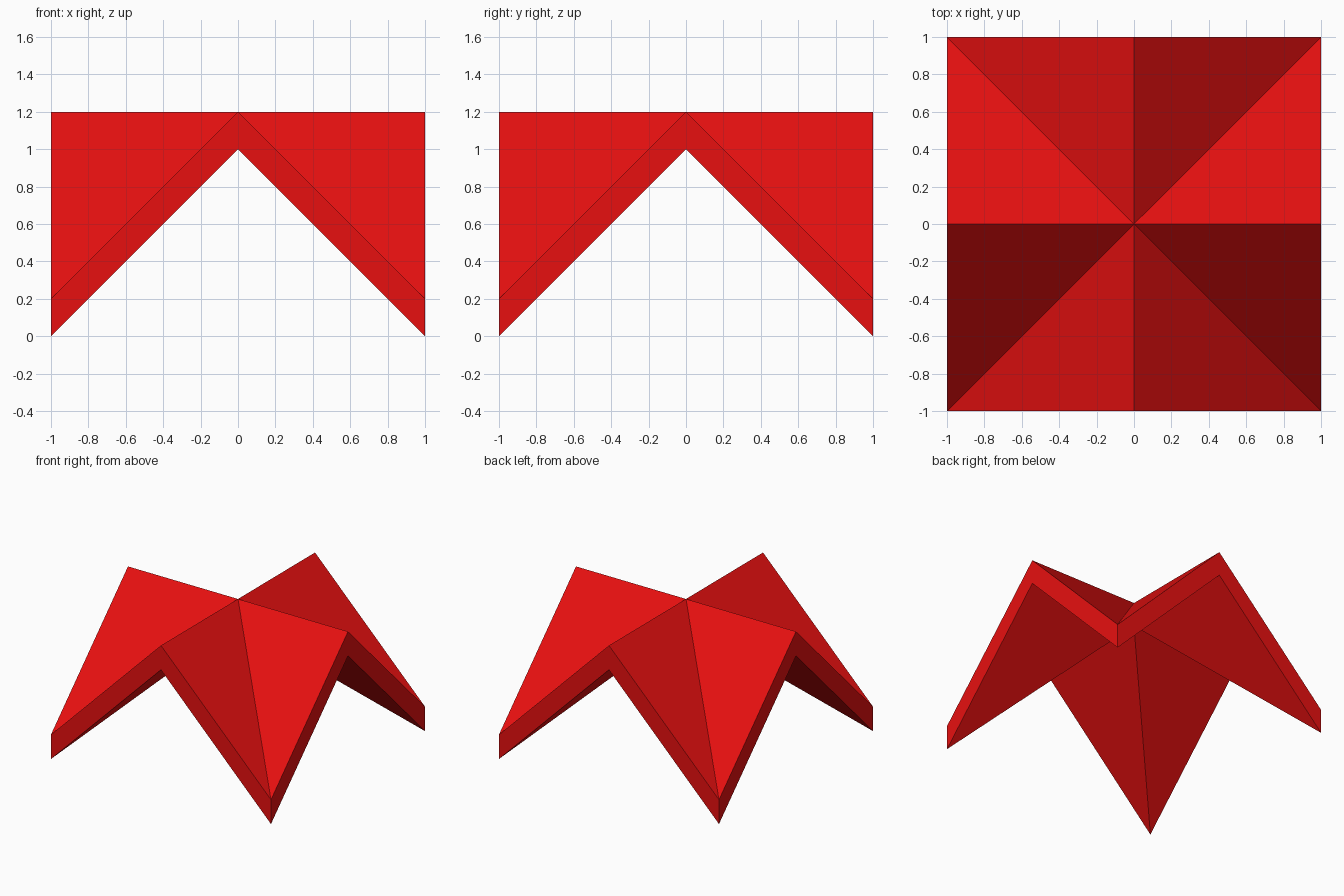
import bpy
import bmesh
from mathutils import Vector

cube = bpy.data.objects.get("Cube")
if cube:
    bpy.data.objects.remove(cube, do_unlink=True)

HALF = 1.0        # half the plan width
TOP = 1.2         # height of the four level ridges
DROP = 1.0        # fall from ridge to corner
THICK = 0.2       # vertical slab thickness

# Red material
red = bpy.data.materials.new("red")
red.use_nodes = True
colour = (0.80, 0.005, 0.005, 1)
red.diffuse_color = colour
red.node_tree.nodes["Principled BSDF"].inputs["Base Color"].default_value = colour

# Folded roof surface: ring alternates low corners and high edge midpoints
bm = bmesh.new()
apex = bm.verts.new((0, 0, TOP))
ring = []
for x, y in ((1, 0), (1, 1), (0, 1), (-1, 1), (-1, 0), (-1, -1), (0, -1), (1, -1)):
    z = TOP - DROP * min(abs(x), abs(y))
    ring.append(bm.verts.new((x * HALF, y * HALF, z)))
for i, v in enumerate(ring):
    bm.faces.new((apex, v, ring[(i + 1) % len(ring)]))

# Thicken straight down so the rim stays vertical
top_faces = bm.faces[:]
result = bmesh.ops.extrude_face_region(bm, geom=top_faces, use_keep_orig=True)
lower = [g for g in result["geom"] if isinstance(g, bmesh.types.BMVert)]
bmesh.ops.translate(bm, verts=lower, vec=Vector((0, 0, -THICK)))
bmesh.ops.recalc_face_normals(bm, faces=bm.faces[:])

mesh = bpy.data.meshes.new("folded_roof")
bm.to_mesh(mesh)
bm.free()
mesh.materials.append(red)
roof = bpy.data.objects.new("folded_roof", mesh)
bpy.context.collection.objects.link(roof)
